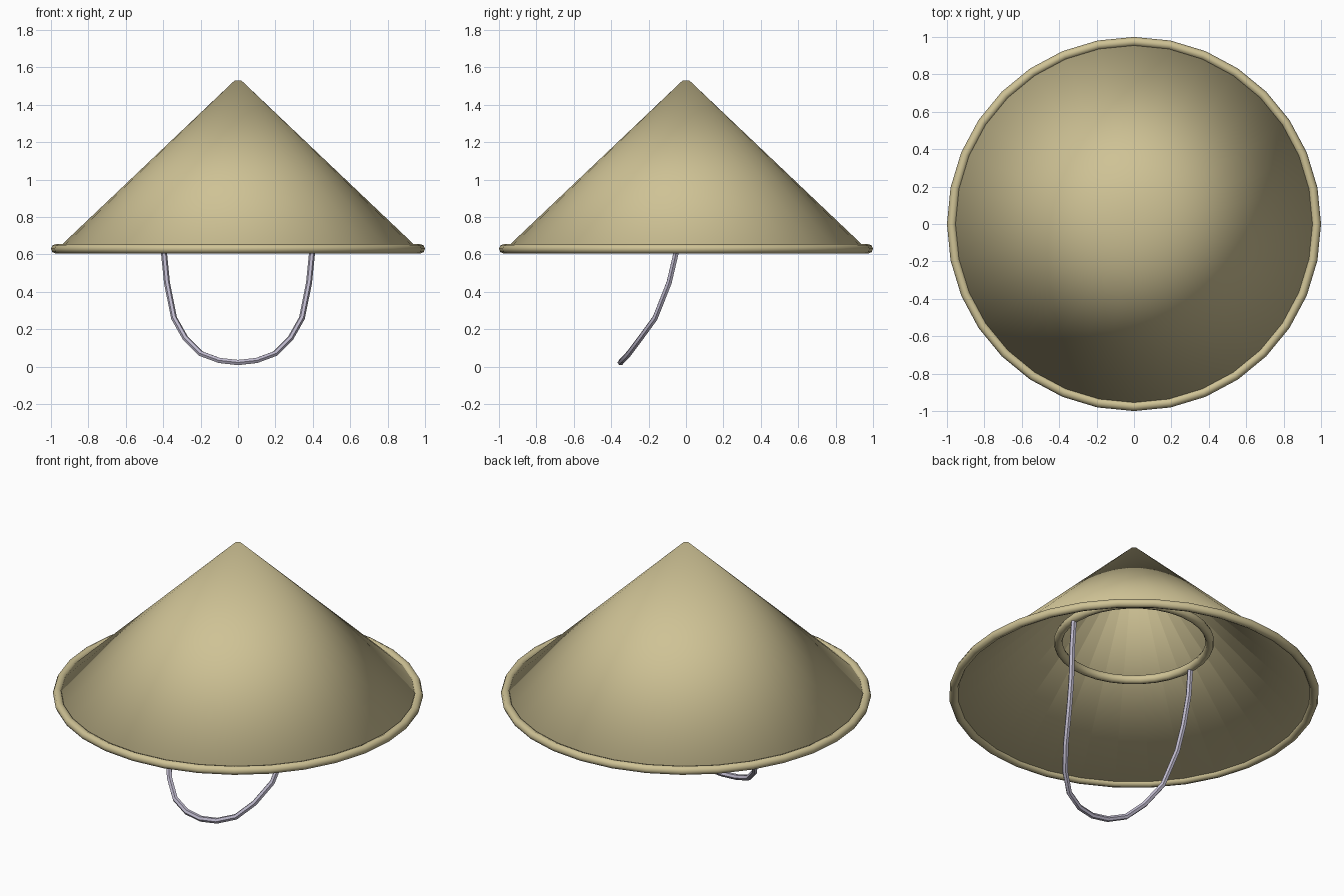
import bpy, math

if "Cube" in bpy.data.objects:
    bpy.data.objects.remove(bpy.data.objects["Cube"])


def material(name, rgb):
    m = bpy.data.materials.new(name)
    m.diffuse_color = (*rgb, 1)
    m.use_nodes = True
    m.node_tree.nodes["Principled BSDF"].inputs["Base Color"].default_value = m.diffuse_color
    return m


straw = material("straw", (0.62, 0.54, 0.30))
cord = material("lavender grey cord", (0.51, 0.48, 0.60))


def finish(ob, name, mat, angle):
    ob.name = name
    ob.data.materials.append(mat)
    bpy.ops.object.select_all(action='DESELECT')
    ob.select_set(True)
    bpy.context.view_layer.objects.active = ob
    bpy.ops.object.shade_smooth_by_angle(angle=math.radians(angle))


def ring(name, major, minor, z):
    bpy.ops.mesh.primitive_torus_add(major_segments=32, minor_segments=8, major_radius=major,
                                     minor_radius=minor, location=(0, 0, z))
    finish(bpy.context.object, name, straw, 60)


# Conical crown, open below, with a tiny flat tip
bpy.ops.mesh.primitive_cone_add(vertices=32, radius1=0.965, radius2=0.018, depth=0.90,
                                end_fill_type='NOTHING', location=(0, 0, 1.08))
crown = bpy.context.object
wall = crown.modifiers.new("wall", 'SOLIDIFY')
wall.thickness = 0.012
wall.offset = -1
finish(crown, "hat_crown", straw, 30)

# Tip cap
bpy.ops.mesh.primitive_circle_add(vertices=32, radius=0.018, fill_type='NGON', location=(0, 0, 1.53))
finish(bpy.context.object, "tip_cap", straw, 30)

# Bound rim and inner head ring
ring("hat_rim", 0.975, 0.025, 0.63)
ring("head_ring", 0.41, 0.025, 0.95)

# Chin strap, mirrored from one half of its path
half = [(0.41, -0.015, 0.95), (0.41, -0.03, 0.78), (0.395, -0.055, 0.60), (0.38, -0.09, 0.45),
        (0.342, -0.165, 0.26), (0.28, -0.245, 0.15), (0.20, -0.305, 0.07), (0.10, -0.34, 0.033)]
path = half + [(0, -0.35, 0.022)] + [(-x, y, z) for x, y, z in reversed(half)]
curve = bpy.data.curves.new("chin_strap", 'CURVE')
curve.dimensions = '3D'
curve.bevel_depth = 0.016
curve.bevel_resolution = 1
curve.use_fill_caps = True
line = curve.splines.new('POLY')
line.points.add(len(path) - 1)
for point, co in zip(line.points, path):
    point.co = (*co, 1)
strap = bpy.data.objects.new("chin_strap", curve)
bpy.context.collection.objects.link(strap)
bpy.context.view_layer.objects.active = strap
strap.select_set(True)
bpy.ops.object.select_all(action='DESELECT')
strap.select_set(True)
bpy.ops.object.convert(target='MESH')
finish(bpy.context.object, "chin_strap", cord, 50)
